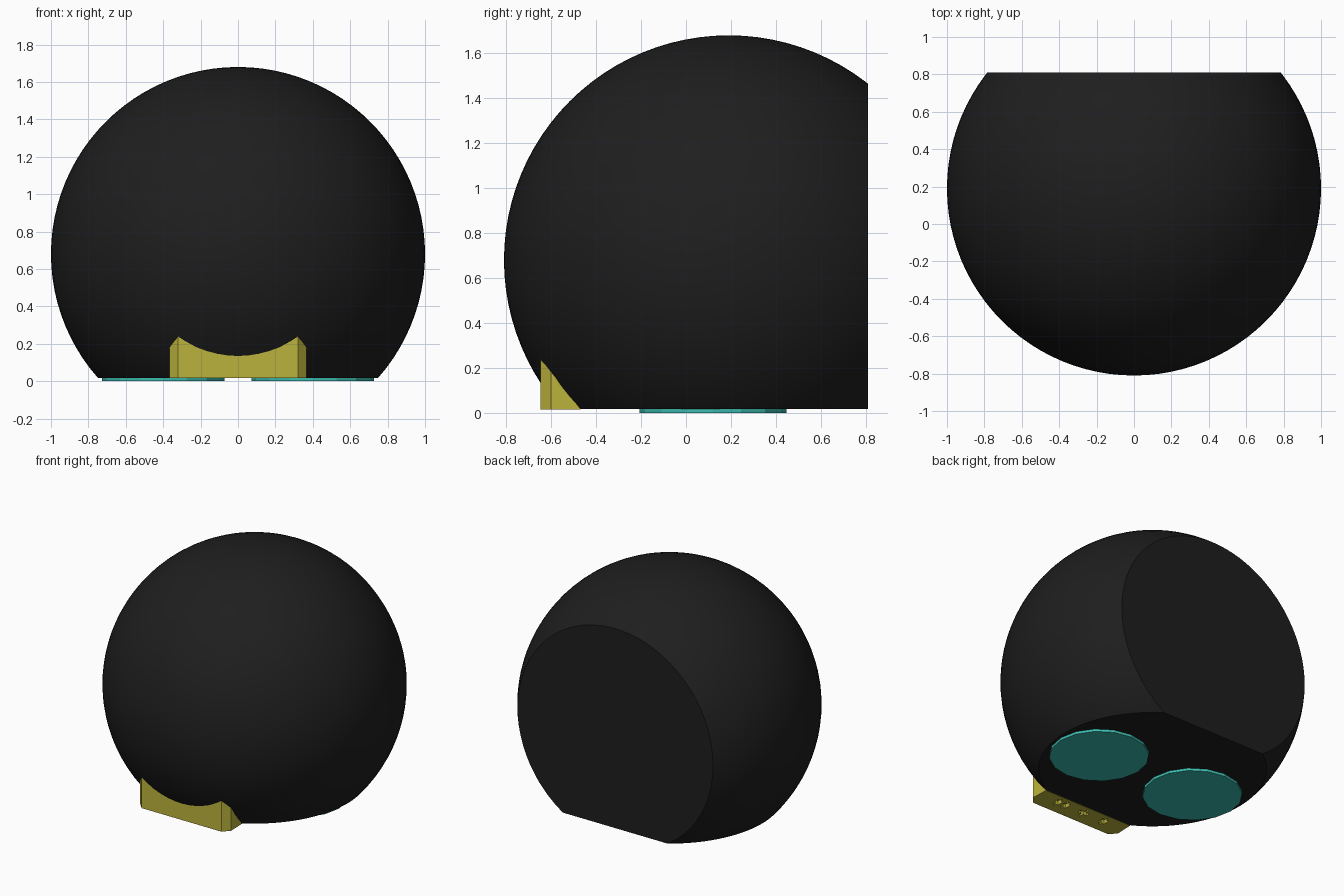
import bpy, bmesh
from mathutils import Matrix, Vector

if "Cube" in bpy.data.objects:
    bpy.data.objects.remove(bpy.data.objects["Cube"])


def material(name, rgb):
    m = bpy.data.materials.new(name)
    m.diffuse_color = (*rgb, 1)
    m.use_nodes = True
    m.node_tree.nodes["Principled BSDF"].inputs["Base Color"].default_value = m.diffuse_color
    return m


def make_object(name, bm, mat=None):
    bmesh.ops.recalc_face_normals(bm, faces=bm.faces)
    mesh = bpy.data.meshes.new(name)
    bm.to_mesh(mesh)
    bm.free()
    ob = bpy.data.objects.new(name, mesh)
    bpy.context.collection.objects.link(ob)
    if mat:
        mesh.materials.append(mat)
    return ob


def cut(target, cutter):
    mod = target.modifiers.new("cut", 'BOOLEAN')
    mod.operation = 'DIFFERENCE'
    mod.solver = 'EXACT'
    mod.object = cutter
    bpy.context.view_layer.objects.active = target
    bpy.ops.object.modifier_apply(modifier=mod.name)


def smooth(ob):
    bpy.ops.object.select_all(action='DESELECT')
    ob.select_set(True)
    bpy.context.view_layer.objects.active = ob
    bpy.ops.object.shade_smooth_by_angle(angle=0.5)


black = material("black", (0.013, 0.013, 0.013))
yellow = material("yellow", (0.5, 0.45, 0.045))
teal = material("teal", (0.045, 0.5, 0.43))
CENTRE = Vector((0, 0.19, 0.68))

# Ball body with a flat back and a flat underside
bm = bmesh.new()
bmesh.ops.create_uvsphere(bm, u_segments=96, v_segments=48, radius=1,
                          matrix=Matrix.Translation(CENTRE))
for co, no in (((0, 0.81, 0), (0, 1, 0)), ((0, 0, 0.018), (0, 0, -1))):
    res = bmesh.ops.bisect_plane(bm, geom=bm.verts[:] + bm.edges[:] + bm.faces[:],
                                 plane_co=co, plane_no=no, clear_outer=True)
    rim = [e for e in res["geom_cut"] if isinstance(e, bmesh.types.BMEdge)]
    bmesh.ops.contextual_create(bm, geom=rim)
body = make_object("ball_body", bm, black)


# Wedge beak at the front with chamfered ends
def wedge(name):
    bm = bmesh.new()
    base = [(-0.36, -0.47), (-0.365, -0.60), (-0.32, -0.648),
            (0.32, -0.648), (0.365, -0.60), (0.36, -0.47)]
    low = [bm.verts.new((x, y, 0.016)) for x, y in base]
    top = [bm.verts.new((x, y, 0.5)) for x, y in base]
    bm.faces.new(low)
    bm.faces.new(top)
    for i in range(6):
        j = (i + 1) % 6
        bm.faces.new((low[i], low[j], top[j], top[i]))
    # sloping back, from the rear foot to the front crest
    res = bmesh.ops.bisect_plane(bm, geom=bm.verts[:] + bm.edges[:] + bm.faces[:],
                                 plane_co=(0, -0.47, 0.018), plane_no=(0, 0.225, 0.178),
                                 clear_outer=True)
    bmesh.ops.contextual_create(bm, geom=[e for e in res["geom_cut"]
                                          if isinstance(e, bmesh.types.BMEdge)])
    return make_object(name, bm, yellow)


beak = wedge("beak")
cut(body, beak)

# Slots in the underside of the beak
for x, w in ((0.2, 0.045), (0.135, 0.045), (-0.02, 0.075), (-0.19, 0.05)):
    bm = bmesh.new()
    bmesh.ops.create_cube(bm, size=1, matrix=Matrix.Translation((x, -0.54, 0.016))
                          @ Matrix.Diagonal((w, 0.09, 0.06, 1)))
    bmesh.ops.bevel(bm, geom=[e for e in bm.edges
                              if abs(e.verts[0].co.z - e.verts[1].co.z) > 0.05],
                    offset=w * 0.4, segments=2, affect='EDGES')
    slot = make_object("slot_cutter", bm)
    cut(beak, slot)
    bpy.data.objects.remove(slot)

# Two round feet
for side, sx in (("right", 1), ("left", -1)):
    bm = bmesh.new()
    bmesh.ops.create_cone(bm, cap_ends=True, segments=16, radius1=0.328, radius2=0.328,
                          depth=0.02, matrix=Matrix.Translation((sx * 0.4, 0.12, 0.01)))
    make_object("foot_" + side, bm, teal)

smooth(body)
